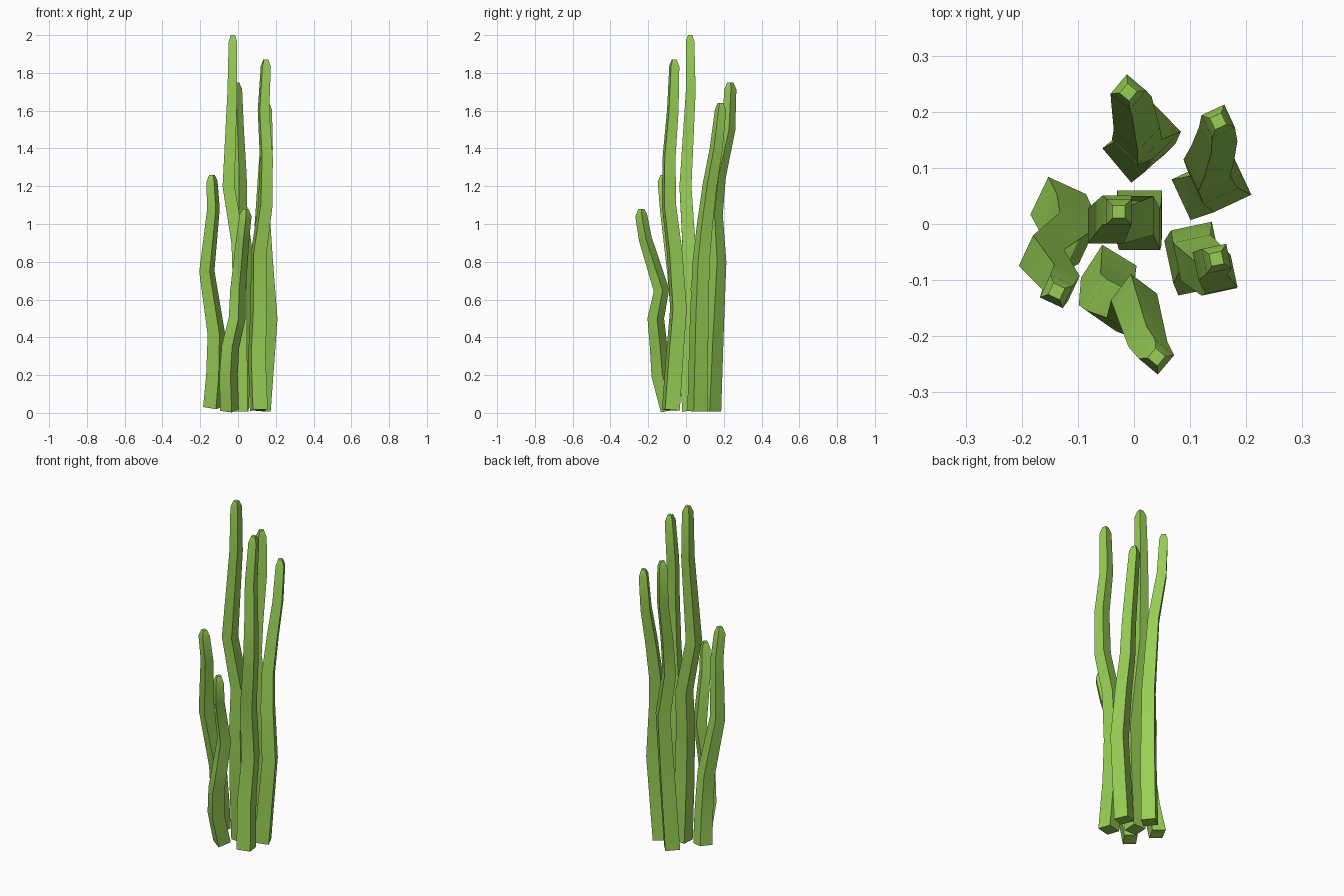
import bpy
import bmesh
from math import radians, pi
from mathutils import Vector, Matrix

cube = bpy.data.objects.get("Cube")
if cube:
    bpy.data.objects.remove(cube, do_unlink=True)

green = bpy.data.materials.new("leaf_green")
green.use_nodes = True
colour = (0.31, 0.62, 0.09, 1)
green.diffuse_color = colour
green.node_tree.nodes["Principled BSDF"].inputs["Base Color"].default_value = colour


def stalk(name, path, turn, twist=0, base=0.08, tip=0.045):
    """Sweep a tapering square along a path and finish it with a blunt tip."""
    points = [Vector(p) for p in path]
    bm = bmesh.new()
    rings = []
    height = points[-1].z

    def add_ring(centre, tangent, side, angle):
        tilt = Vector((0, 0, 1)).rotation_difference(tangent).to_matrix()
        spin = Matrix.Rotation(radians(angle), 3, "Z")
        corners = [(-1, -1, 0), (1, -1, 0), (1, 1, 0), (-1, 1, 0)]
        rings.append([bm.verts.new(centre + tilt @ spin @ (Vector(c) * side / 2))
                      for c in corners])

    for i, p in enumerate(points):
        before = points[max(i - 1, 0)]
        after = points[min(i + 1, len(points) - 1)]
        t = p.z / height
        add_ring(p, (after - before).normalized(),
                 base + (tip - base) * t ** 1.5, turn + twist * t)

    # Blunt tip
    add_ring(points[-1] + Vector((0, 0, 0.035)), Vector((0, 0, 1)),
             tip / 2, turn + twist)

    for low, high in zip(rings, rings[1:]):
        for k in range(4):
            n = (k + 1) % 4
            bm.faces.new((low[k], low[n], high[n], high[k]))
    bm.faces.new(reversed(rings[0]))
    bm.faces.new(rings[-1])
    bmesh.ops.recalc_face_normals(bm, faces=bm.faces)

    mesh = bpy.data.meshes.new(name)
    bm.to_mesh(mesh)
    bm.free()
    mesh.materials.append(green)
    obj = bpy.data.objects.new(name, mesh)
    bpy.context.collection.objects.link(obj)
    bpy.ops.object.select_all(action="DESELECT")
    obj.select_set(True)
    bpy.context.view_layer.objects.active = obj
    bpy.ops.object.shade_smooth_by_angle(angle=pi / 6)


# Tall stalks
stalk("centre_stalk", [
    (0.01, 0.02, 0.01), (0.01, 0, 0.35), (0.01, -0.01, 0.65), (0, 0.015, 0.9),
    (-0.05, -0.003, 1.2), (-0.03, 0.025, 1.7), (-0.027, 0.022, 1.965)], 0)
stalk("back_stalk", [
    (0, 0.13, 0.01), (0.02, 0.145, 0.4), (0.035, 0.165, 0.8),
    (0.005, 0.15, 1.05), (0.005, 0.17, 1.25), (-0.005, 0.225, 1.5),
    (-0.01, 0.235, 1.715)], 40, 10)
stalk("right_back_stalk", [
    (0.12, 0.06, 0.01), (0.16, 0.07, 0.5), (0.14, 0.08, 0.8),
    (0.13, 0.1, 1), (0.14, 0.125, 1.2), (0.15, 0.16, 1.4),
    (0.15, 0.183, 1.605)], 25)
stalk("right_front_stalk", [
    (0.11, -0.08, 0.015), (0.1, -0.06, 0.3), (0.11, -0.04, 0.55),
    (0.11, -0.06, 0.85), (0.145, -0.09, 1.1), (0.15, -0.09, 1.35),
    (0.135, -0.07, 1.6), (0.147, -0.062, 1.835)], 12)

# Short stalks
stalk("front_stalk", [
    (-0.045, -0.085, 0.015), (-0.05, -0.135, 0.2), (-0.04, -0.145, 0.35),
    (-0.005, -0.16, 0.5), (0, -0.13, 0.65), (0.025, -0.215, 0.92),
    (0.04, -0.237, 1.045)], -32, -8, 0.072)
stalk("left_stalk", [
    (-0.135, 0.035, 0.03), (-0.12, 0.005, 0.2), (-0.115, -0.025, 0.42),
    (-0.165, -0.06, 0.75), (-0.13, -0.105, 1.08),
    (-0.138, -0.12, 1.225)], -25, 0, 0.075)
